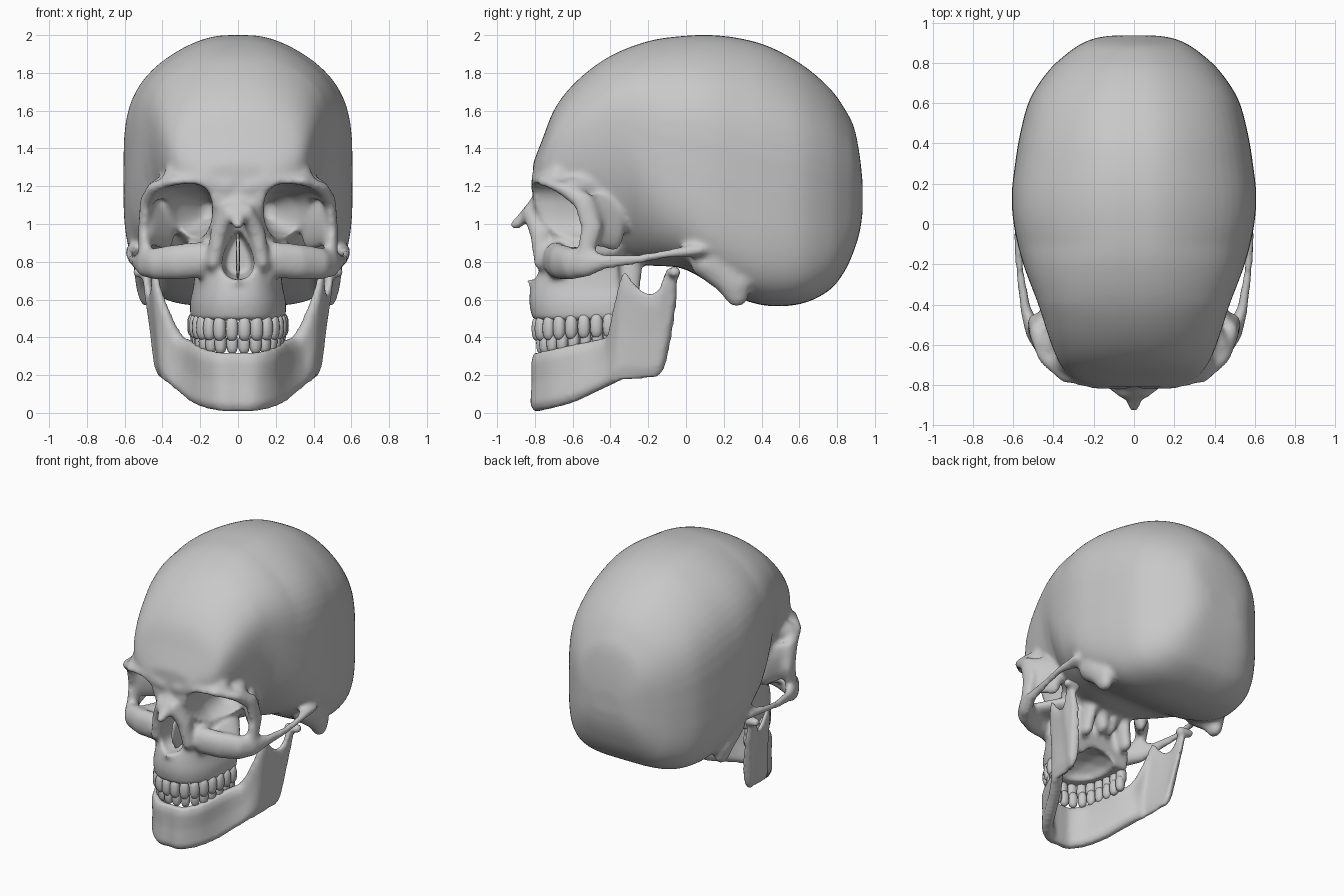
import bpy
import bmesh
from math import sin, cos, pi, ceil, atan2
from mathutils import Vector, Matrix

default_cube = bpy.data.objects.get("Cube")
if default_cube:
    bpy.data.objects.remove(default_cube, do_unlink=True)

bone = bpy.data.materials.new("bone_grey")
bone.use_nodes = True
bone.diffuse_color = (0.58, 0.58, 0.58, 1)
bone.node_tree.nodes["Principled BSDF"].inputs["Base Color"].default_value = bone.diffuse_color

def spow(value, exponent):
    """Signed power, for superellipses."""
    return abs(value) ** exponent * (1 if value >= 0 else -1)

def spline(rows, steps):
    """Smoothly interpolate rows of numbers."""
    result = []
    for i in range(len(rows) - 1):
        window = [rows[max(i - 1, 0)], rows[i], rows[i + 1], rows[min(i + 2, len(rows) - 1)]]
        for t in [k / steps for k in range(steps)]:
            result.append([b + 0.5 * t * (c - a + t * (2*a - 5*b + 4*c - d + t * (3*(b - c) + d - a)))
                           for a, b, c, d in zip(*window)])
    return result + [list(rows[-1])]

def loft(bm, rings):
    """Skin a closed body through a list of point rings."""
    rows = [[bm.verts.new(p) for p in ring] for ring in rings]
    count = len(rows[0])
    for a, b in zip(rows, rows[1:]):
        for j in range(count):
            k = (j + 1) % count
            bm.faces.new((a[j], a[k], b[k], b[j]))
    bm.faces.new(rows[0])
    bm.faces.new(rows[-1])

def ball(bm, centre, radii):
    matrix = Matrix.Translation(centre) @ Matrix.Diagonal((*radii, 1))
    bmesh.ops.create_icosphere(bm, subdivisions=2, radius=1, matrix=matrix)

def strand(bm, *path):
    """Lay a mirrored strand of bone through (x, y, z, rx, ry, rz) points."""
    for a, b in zip(path, path[1:]):
        a, b = Vector(a), Vector(b)
        count = ceil((b - a).length / (0.6 * min(*a[3:], *b[3:])))
        for k in range(count + 1):
            p = a.lerp(b, k / count)
            for side in (1, -1):
                ball(bm, (side * p[0], p[1], p[2]), p[3:])

def make_object(name, bm):
    bmesh.ops.recalc_face_normals(bm, faces=bm.faces)
    mesh = bpy.data.meshes.new(name)
    bm.to_mesh(mesh)
    bm.free()
    mesh.shade_smooth()
    mesh.materials.append(bone)
    obj = bpy.data.objects.new(name, mesh)
    bpy.context.scene.collection.objects.link(obj)
    return obj

def modify(obj, kind, **settings):
    modifier = obj.modifiers.new(kind.lower(), kind)
    for key, value in settings.items():
        setattr(modifier, key, value)

# Braincase: y, half width, top, bottom
skull = bmesh.new()
stations = [
    (-.81, .2, 1.32, 1.08), (-.76, .31, 1.45, 1), (-.69, .37, 1.62, .9), (-.57, .42, 1.765, .85),
    (-.4, .475, 1.89, .8), (-.2, .55, 1.968, .78), (-.02, .594, 1.995, .765), (.14, .607, 2, .68),
    (.3, .59, 1.98, .6), (.45, .565, 1.935, .565), (.62, .517, 1.84, .58), (.76, .425, 1.72, .65),
    (.84, .34, 1.61, .75), (.89, .27, 1.51, .86), (.92, .2, 1.36, .96), (.935, .12, 1.22, 1.06)]
rings = []
for y, width, top, bottom in spline(stations, 4):
    # The temples are pinched in below a high shoulder; the rear base is boxy
    forward = min(max((-0.1 - y) / 0.3, 0), 1)
    middle = bottom + (0.44 + 0.2 * forward) * (top - bottom)
    base_power = 2 + 2 * min(max((y + 0.3) / 0.4, 0), 1)
    ring = []
    for a in [2 * pi * k / 64 for k in range(64)]:
        power = 2 / ((3.2 - 0.7 * forward) if sin(a) >= 0 else base_power)
        height = top - middle if sin(a) >= 0 else middle - bottom
        rise = spow(sin(a), power)
        peak = 1 - 0.42 * (1 - 0.6 * forward) * max(rise, 0) ** 4
        ring.append((width * peak * spow(cos(a), power), y, middle + height * rise))
    rings.append(ring)
loft(skull, rings)

# Upper jaw: z, half width, front y, back y
rings = []
for z, width, front, back in spline([
        (.49, .25, -.81, -.36), (.58, .255, -.83, -.35), (.68, .235, -.82, -.35), (.8, .23, -.78, -.36),
        (.92, .23, -.76, -.36), (1, .17, -.75, -.36), (1.1, .12, -.77, -.4)], 3):
    angles = [pi * (k / 24 - 0.5) for k in range(25)]
    rings.append([(width * spow(sin(a), 0.8), back + (front - back) * cos(a) ** 0.8, z) for a in angles])
loft(skull, rings)

# Cheekbone and arch running back to the ear
strand(skull, (.2, -.69, .81, .07, .07, .1), (.32, -.665, .8, .07, .065, .1),
       (.43, -.61, .79, .065, .06, .09), (.5, -.53, .79, .04, .06, .075),
       (.535, -.44, .8, .027, .05, .045), (.565, -.25, .815, .022, .035, .03),
       (.575, -.08, .845, .025, .05, .025), (.54, .06, .86, .06, .07, .035))
# Outer eye rim and brow, blended back into the forehead and temple
strand(skull, (.49, -.53, .85, .04, .05, .06), (.5, -.5, .98, .03, .06, .05),
       (.485, -.54, 1.12, .035, .06, .05), (.44, -.65, 1.19, .045, .05, .035),
       (.34, -.74, 1.225, .05, .05, .035), (.2, -.775, 1.225, .06, .045, .04),
       (.06, -.78, 1.2, .06, .045, .05))
strand(skull, (.4, -.6, 1.18, .08, .07, .07), (.33, -.48, 1.2, .07, .1, .09))
strand(skull, (.32, -.68, 1.25, .08, .07, .07), (.15, -.74, 1.25, .1, .08, .07))
# Side wall and floor of the eye socket
strand(skull, (.46, -.49, 1.02, .03, .05, .14), (.38, -.38, 1, .05, .06, .15))
strand(skull, (.32, -.58, .84, .1, .08, .04), (.22, -.42, .85, .08, .08, .05))
# Nasal bones, rim of the nose opening and nasal spine
strand(skull, (0, -.78, 1.14, .05, .03, .03), (0, -.84, 1.05, .05, .04, .035), (0, -.9, .995, .035, .035, .025))
strand(skull, (.05, -.82, 1.06, .04, .05, .05), (.1, -.77, .95, .05, .06, .05), (.13, -.76, .8, .04, .05, .05))
strand(skull, (0, -.8, .69, .04, .03, .03), (0, -.83, .7, .02, .02, .02))
# Mastoid lump behind the ear
strand(skull, (.46, .14, .79, .1, .12, .09), (.48, .25, .68, .065, .1, .06), (.48, .27, .61, .045, .06, .05))
# Plates below the skull base, behind the palate
strand(skull, (.13, -.3, .85, .05, .08, .05), (.17, -.3, .62, .04, .06, .04))
strand(skull, (.05, -.3, .8, .06, .07, .06), (.03, -.3, .7, .04, .06, .05))
skull_object = make_object("skull", skull)

# Cutter for eye sockets, nose opening and palate
cutter = bmesh.new()
for side in (1, -1):
    rings = []
    for cx, y, cz, rx, rz in [(.315, -.95, 1.05, .175, .16), (.31, -.7, 1.05, .175, .16),
                              (.29, -.58, 1.05, .17, .15), (.22, -.4, 1.06, .1, .1),
                              (.16, -.28, 1.07, .03, .04)]:
        ring = []
        for a in [2 * pi * k / 32 for k in range(32)]:
            dx = rx * spow(cos(a), 0.77)
            ring.append((side * (cx + dx), y, cz + rz * spow(sin(a), 0.77) - 0.15 * dx))
        rings.append(ring)
    loft(cutter, rings)
turns = [2 * pi * k / 24 for k in range(24)]
loft(cutter, [[(size * .078 * sin(a) * (1 - .45 * cos(a)), y, .835 + size * .13 * cos(a))
               for a in turns] for y, size in ((-1, 1), (-.74, 1), (-.6, .8))])
ball(cutter, (0, -.5, .47), (.17, .23, .12))
cutter_object = make_object("socket_cutter", cutter)
cutter_object.hide_render = True
cutter_object.hide_viewport = True

modify(skull_object, "REMESH", mode="VOXEL", voxel_size=0.016)
modify(skull_object, "BOOLEAN", operation="DIFFERENCE", solver="EXACT", object=cutter_object)
modify(skull_object, "REMESH", mode="VOXEL", voxel_size=0.014, use_smooth_shade=True)
modify(skull_object, "SMOOTH", factor=0.5, iterations=7)

# Thin wall inside the nose
septum = bmesh.new()
ball(septum, (0, -.68, .83), (.012, .1, .135))
make_object("nasal_septum", septum)

# Lower jaw: bottom x, top x, y, bottom z, top z, thickness
half = [(0, 0, -.785, .01, .32, .07), (.08, .09, -.78, .01, .32, .08), (.16, .17, -.71, .025, .335, .08),
        (.23, .215, -.6, .055, .36, .08), (.3, .255, -.48, .11, .385, .08),
        (.35, .31, -.4, .15, .42, .08), (.38, .39, -.365, .165, .6, .06),
        (.39, .44, -.33, .175, .745, .05), (.395, .45, -.27, .18, .68, .05),
        (.4, .46, -.2, .185, .63, .05), (.41, .475, -.14, .2, .66, .06),
        (.42, .49, -.1, .3, .76, .06), (.46, .5, -.05, .6, .77, .05)]
rows = spline([(-r[0], -r[1], *r[2:]) for r in reversed(half[1:])] + half, 4)
levels = [(0, .5), (.12, 1), (.5, .8), (.85, .85), (1, .5)]
rings = []
for i, (low_x, top_x, y, low, top, thick) in enumerate(rows):
    before, after = rows[max(i - 1, 0)], rows[min(i + 1, len(rows) - 1)]
    along = Vector((after[0] + after[1] - before[0] - before[1], 2 * (after[2] - before[2]), 0))
    normal = Vector((along.y, -along.x, 0)).normalized() * thick / 2
    sides = levels + [(f, -w) for f, w in reversed(levels)]
    rings.append([Vector((low_x + f * (top_x - low_x), y, low + f * (top - low))) + normal * w
                  for f, w in sides])
jaw = bmesh.new()
loft(jaw, rings)
strand(jaw, (.46, -.065, .74, .03, .035, .035), (.53, -.06, .745, .03, .035, .03))
jaw_object = make_object("lower_jaw", jaw)
modify(jaw_object, "REMESH", mode="VOXEL", voxel_size=0.013, use_smooth_shade=True)
modify(jaw_object, "SMOOTH", factor=0.5, iterations=7)

# Teeth set evenly along the dental arch
def tooth_row(name, height, rise, scale, radii):
    bm = bmesh.new()
    arch = [Vector((.235 * scale * spow(sin(a), 0.8), -.37 - .415 * scale * cos(a) ** 0.8, 0))
            for a in [pi * (k / 600 - 0.5) for k in range(1, 600)]]
    lengths = [0]
    for a, b in zip(arch, arch[1:]):
        lengths.append(lengths[-1] + (b - a).length)
    for n in range(16):
        i = next(k for k, d in enumerate(lengths) if d >= lengths[-1] * (n + 0.5) / 16)
        along = arch[i + 1] - arch[i - 1]
        spot = arch[i] + Vector((0, 0, height + rise * (arch[i].y + 0.8)))
        matrix = Matrix.Translation(spot) @ Matrix.Rotation(atan2(along.y, along.x), 4, "Z")
        for v in bmesh.ops.create_uvsphere(bm, u_segments=12, v_segments=8, radius=1)["verts"]:
            v.co = matrix @ Vector([r * spow(c, 0.8) for r, c in zip(radii, v.co)])
    make_object(name, bm)

tooth_row("upper_teeth", .445, .05, 1, (.034, .034, .066))
tooth_row("lower_teeth", .365, .09, .95, (.031, .03, .058))
